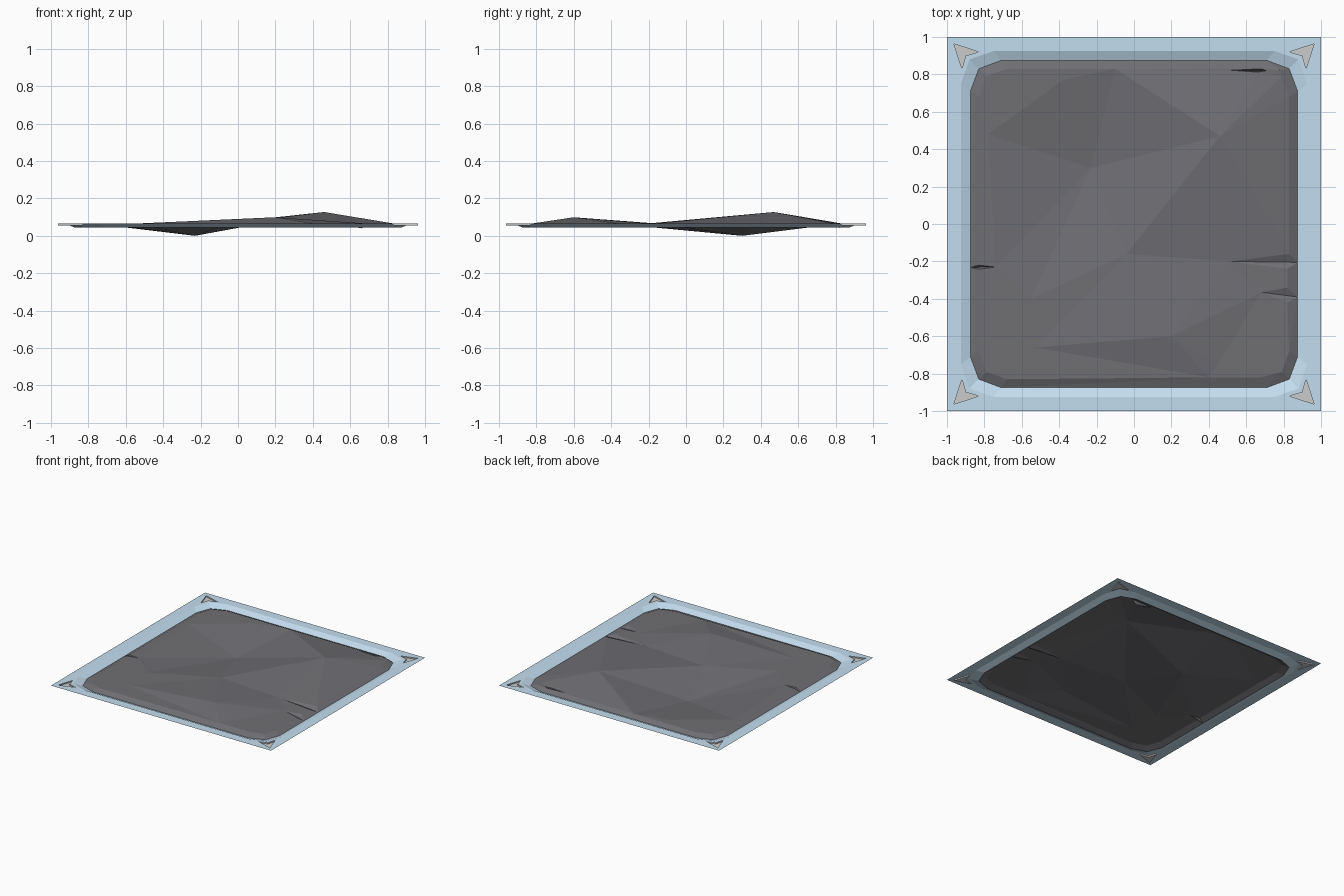
import bpy
import bmesh
from mathutils import Vector
from mathutils.geometry import delaunay_2d_cdt

if "Cube" in bpy.data.objects:
    bpy.data.objects.remove(bpy.data.objects["Cube"])

TOP, LOW, POCKET = 0.066, 0.045, 0.056


def material(name, rgb):
    m = bpy.data.materials.new(name)
    m.diffuse_color = (*rgb, 1)
    m.use_nodes = True
    m.node_tree.nodes["Principled BSDF"].inputs["Base Color"].default_value = m.diffuse_color
    return m


def make_object(name, verts, faces, mat=None):
    me = bpy.data.meshes.new(name)
    me.from_pydata([tuple(v) for v in verts], [], faces)
    me.update()
    ob = bpy.data.objects.new(name, me)
    bpy.context.collection.objects.link(ob)
    if mat:
        me.materials.append(mat)
    return ob


def turn(points, n):
    # rotate 2D points by n quarter turns
    for _ in range(n):
        points = [(-y, x) for x, y in points]
    return points


def chamfered_square(a, b, c):
    # square outline with two-segment corners, counter-clockwise
    return [p for n in range(4) for p in turn([(a, b), (c, c), (b, a)], n)]


def ring(start, count):
    return [(start + i, start + (i + 1) % count) for i in range(count)]


# Shared outlines
lip = chamfered_square(0.925, 0.75, 0.88)
seat = chamfered_square(0.875, 0.71, 0.83)
blue = material("frame_blue", (0.55, 0.73, 0.87))
dark = material("stone_dark", (0.16, 0.16, 0.175))

# Flat frame with a central opening and four arrowhead openings
square = [(-1, -1), (1, -1), (1, 1), (-1, 1)]
arrow = [(0.963, 0.963), (0.83, 0.92), (0.90, 0.90), (0.92, 0.83)]
arrows = [turn(arrow, n) for n in range(4)]
pts, loops = [], []
for loop in [square, lip] + arrows:
    loops.append(list(range(len(pts), len(pts) + len(loop))))
    pts += [Vector(p) for p in loop]
edges = [e for l in loops for e in ring(l[0], len(l))]
co, _, tris, _, _, owner = delaunay_2d_cdt(pts, edges, loops, 1, 1e-6)
verts = [(p.x, p.y, TOP) for p in co]
faces = [list(t) for t, o in zip(tris, owner) if list(o) == [0]]

# Sloping lip down to the stone
k = len(verts)
verts += [(x, y, TOP) for x, y in lip] + [(x, y, LOW) for x, y in seat]
faces += [(k + i, k + j, k + 12 + j, k + 12 + i) for i, j in ring(0, 12)]
make_object("frame", verts, faces, blue)

# Sunken arrowhead pockets in the corners
verts, faces = [], []
for a in arrows:
    k = len(verts)
    verts += [(x, y, TOP) for x, y in a] + [(x, y, POCKET) for x, y in a]
    faces += [(k + i, k + j, k + 4 + j, k + 4 + i) for i, j in ring(0, 4)]
    faces += [(k + 4, k + 5, k + 6), (k + 4, k + 6, k + 7)]
make_object("corner_pockets", verts, faces)

# Stone slab: outer foot, with the ends of the cracks on it
foot = [(x, y, LOW) for x, y in seat]
foot = ([foot[11], (0.875, -0.39, LOW), (0.875, -0.205, LOW)] + foot[:6]
        + [(-0.875, -0.232, LOW)] + foot[6:11])

# Top rim, dipping inward around each crack
rim = [(0.83, -0.68), (0.82, -0.42), (0.68, -0.365), (0.82, -0.34),
       (0.82, -0.24), (0.51, -0.20), (0.83, -0.16),
       (0.83, 0.68), (0.79, 0.79), (0.68, 0.83), (-0.10, 0.83), (-0.68, 0.83),
       (-0.79, 0.79), (-0.83, 0.68), (-0.83, -0.22), (-0.74, -0.23),
       (-0.83, -0.242), (-0.83, -0.68), (-0.79, -0.79), (-0.68, -0.83),
       (0.40, -0.82), (0.68, -0.82), (0.79, -0.79)]
rim = [(x, y, TOP) for x, y in rim]

# Uneven surface: hollow, peaks and creases, plus the slit at the back
bumps = {
    "hollow": (-0.23, 0.30, 0.0),
    "peak": (0.46, 0.47, 0.127),
    "saddle": (-0.04, -0.16, TOP),
    "hump": (0.20, -0.60, 0.099),
    "west": (-0.55, -0.40, TOP),
    "south": (-0.53, -0.66, TOP),
    "left": (-0.78, 0.48, TOP),
    "back": (-0.38, 0.77, TOP),
    "chip": (0.45, -0.75, TOP),
    "slit_a": (0.52, 0.822, TOP),
    "slit_b": (0.78, 0.822, TOP),
    "slit_low": (0.66, 0.818, 0.04),
    "slit_side": (0.66, 0.812, TOP),
}
nf, nr = len(foot), len(rim)
names = list(bumps)


def idx(key):
    return nf + nr + names.index(key) if isinstance(key, str) else nf + key


creases = [("hollow", "peak"), ("hollow", "saddle"), ("hollow", "west"),
           ("hollow", "left"), ("hollow", "back"), ("hollow", 10),
           ("peak", 10), ("peak", "saddle"), ("peak", 8), ("peak", 5),
           ("saddle", "hump"), ("saddle", "west"), ("saddle", "south"),
           ("saddle", 5), ("hump", "south"), ("hump", 5), ("hump", 2),
           ("hump", "chip"), ("chip", 2), ("slit_a", "slit_low"),
           ("slit_low", "slit_b"), ("slit_a", "slit_side"),
           ("slit_side", "slit_b")]
points = foot + rim + list(bumps.values())
edges = ring(0, nf) + ring(nf, nr) + [(idx(a), idx(b)) for a, b in creases]
# crack floors run from each crack tip to the foot
edges += [(1, nf + 2), (2, nf + 5), (9, nf + 15)]
co, _, tris, source, _, _ = delaunay_2d_cdt(
    [Vector(p[:2]) for p in points], edges, [], 0, 1e-6)
verts = [(p.x, p.y, points[s[0]][2] if s else TOP) for p, s in zip(co, source)]
make_object("stone_slab", verts, [list(t) for t in tris], dark)
